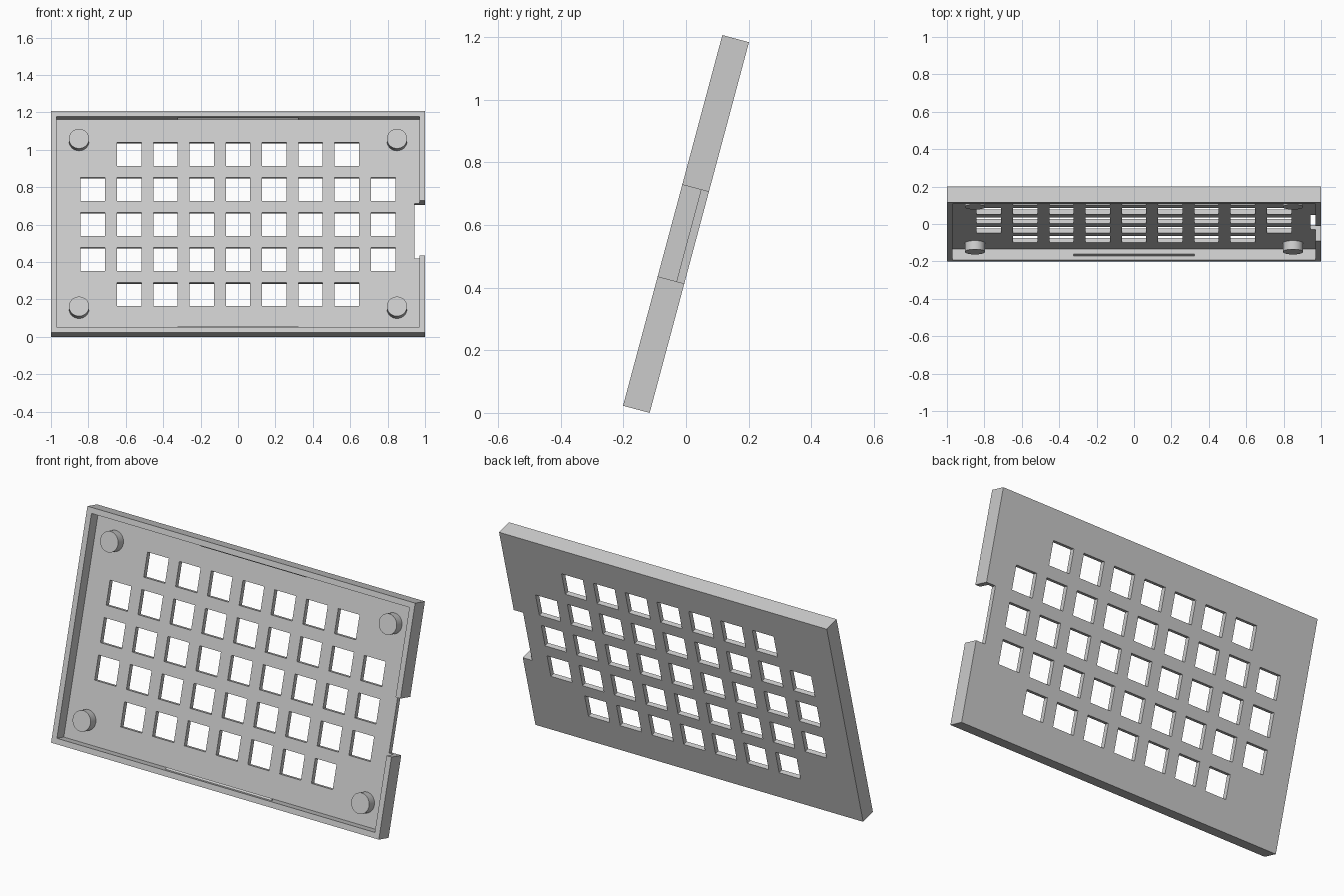
import bpy, bmesh, math
from mathutils import Matrix, Vector

cube = bpy.data.objects.get("Cube")
if cube:
    bpy.data.objects.remove(cube, do_unlink=True)

# Panel frame: x across, y up the panel, z out of the open front
LENGTH, THICK, WALL, FLOOR = 1.225, 0.088, 0.03, 0.026
LEAN = math.radians(75)
BACK = -THICK / 2
FLOOR_Z = BACK + FLOOR
INNER_X, INNER_Y = 1 - WALL, LENGTH / 2 - WALL
height = LENGTH * math.sin(LEAN) + THICK * math.cos(LEAN)
TILT = Matrix.Translation((0, 0, height / 2)) @ Matrix.Rotation(LEAN, 4, 'X')

grey = bpy.data.materials.new("light_grey")
grey.use_nodes = True
grey.diffuse_color = (0.6, 0.6, 0.6, 1)
grey.node_tree.nodes["Principled BSDF"].inputs["Base Color"].default_value = (0.6, 0.6, 0.6, 1)


def add_box(bm, low, high):
    low, high = Vector(low), Vector(high)
    place = Matrix.Translation((low + high) / 2) @ Matrix.Diagonal((*(high - low), 1))
    bmesh.ops.create_cube(bm, size=1, matrix=place)


def finish(bm, name):
    bmesh.ops.recalc_face_normals(bm, faces=bm.faces)
    mesh = bpy.data.meshes.new(name)
    bm.to_mesh(mesh)
    bm.free()
    mesh.materials.append(grey)
    obj = bpy.data.objects.new(name, mesh)
    obj.matrix_world = TILT
    bpy.context.collection.objects.link(obj)
    return obj


def boxes(name, *spans):
    bm = bmesh.new()
    for low, high in spans:
        add_box(bm, low, high)
    return finish(bm, name)


def cut(target, cutter):
    mod = target.modifiers.new("cut", 'BOOLEAN')
    mod.operation, mod.solver, mod.object = 'DIFFERENCE', 'EXACT', cutter
    cutter.hide_render = True
    bpy.context.view_layer.update()
    bpy.context.view_layer.objects.active = target
    bpy.ops.object.modifier_apply(modifier=mod.name)
    bpy.data.objects.remove(cutter, do_unlink=True)


# Tray: solid slab with a shallow open recess
tray = boxes("tray", ((-1, -LENGTH / 2, BACK), (1, LENGTH / 2, -BACK)))
cut(tray, boxes("recess_cutter", ((-INNER_X, -INNER_Y, FLOOR_Z), (INNER_X, INNER_Y, 0.2))))

# Square key openings, outer rows two shorter
PITCH, HALF, ROW_SHIFT = 0.194, 0.065, 0.004
openings = []
for row in range(-2, 3):
    reach = 3 if abs(row) == 2 else 4
    for col in range(-reach, reach + 1):
        x, y = col * PITCH, row * PITCH + ROW_SHIFT
        openings.append(((x - HALF, y - HALF, -0.2), (x + HALF, y + HALF, 0.2)))
cut(tray, boxes("opening_cutter", *openings))

# Connector notch through the left side wall
cut(tray, boxes("notch_cutter", ((0.943, -0.185, -0.2), (1.2, 0.118, 0.2))))

# Round corner posts
for side, sx in (("left", 1), ("right", -1)):
    for level, sy in (("upper", 1), ("lower", -1)):
        bm = bmesh.new()
        base, top = FLOOR_Z - 0.01, 0.03
        bmesh.ops.create_cone(bm, cap_ends=True, segments=48, radius1=0.054, radius2=0.054,
                              depth=top - base,
                              matrix=Matrix.Translation((sx * 0.85, sy * 0.464, (base + top) / 2)))
        post = finish(bm, f"{level}_{side}_post")
        for face in post.data.polygons:
            face.use_smooth = len(face.vertices) == 4
        for edge in post.data.edges:
            a, b = (post.data.vertices[i].co.z for i in edge.vertices)
            edge.use_edge_sharp = abs(a - b) < 0.001

# Snap ridges along the long inner walls
for level, s in (("upper", 1), ("lower", -1)):
    bm = bmesh.new()
    profile = ((0.005, 0.007), (-0.01, 0.015), (0.005, 0.023))
    ends = [[bm.verts.new((x, s * (INNER_Y + y), z)) for y, z in profile] for x in (-0.323, 0.323)]
    for end in ends:
        bm.faces.new(end)
    for i in range(3):
        j = (i + 1) % 3
        bm.faces.new((ends[0][i], ends[0][j], ends[1][j], ends[1][i]))
    finish(bm, f"{level}_snap_ridge")
